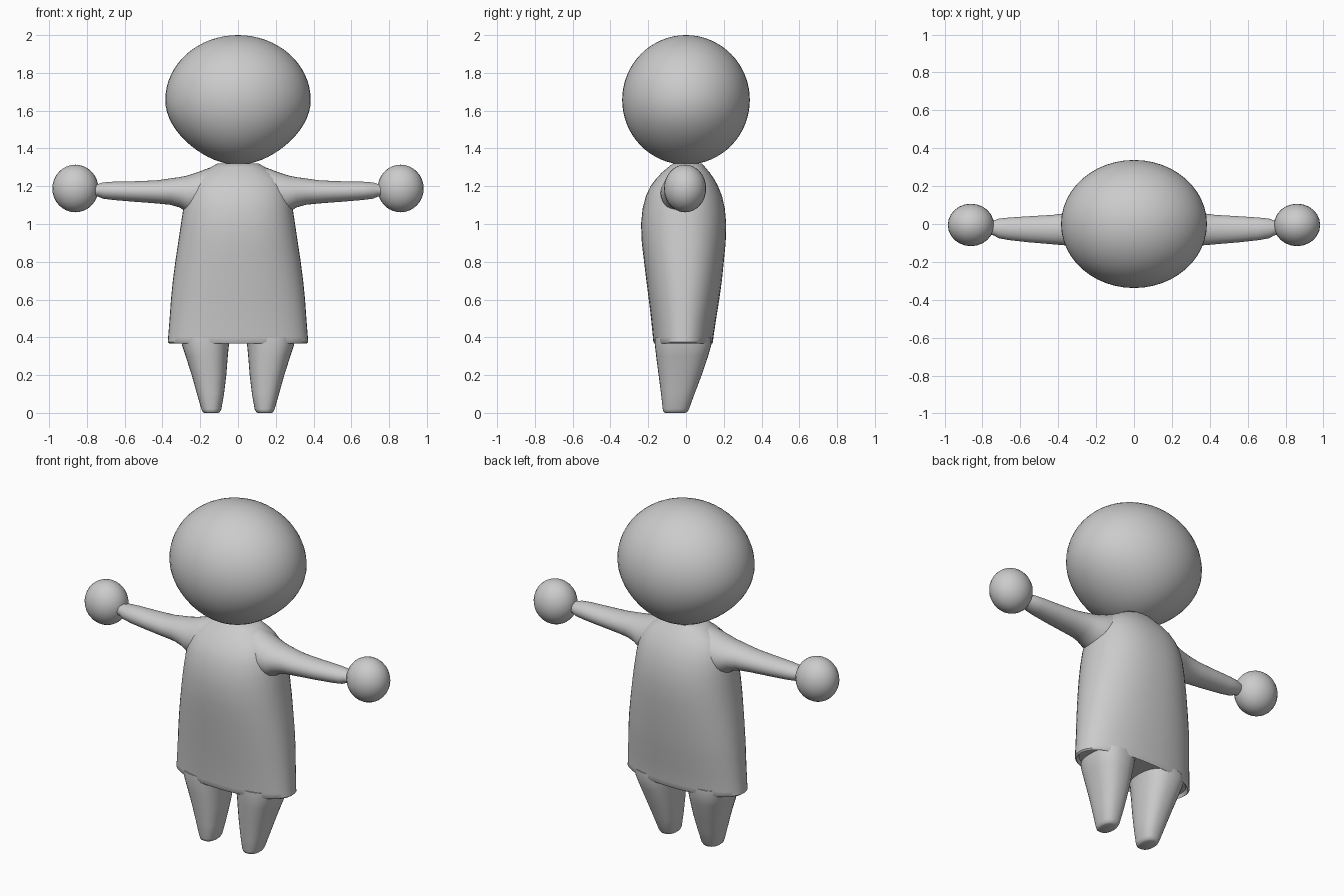
import bpy, bmesh
from math import cos, sin, pi, copysign


def finish(name, bm, mirror=False, angle=0.8):
    bmesh.ops.recalc_face_normals(bm, faces=bm.faces)
    me = bpy.data.meshes.new(name)
    bm.to_mesh(me)
    bm.free()
    ob = bpy.data.objects.new(name, me)
    bpy.context.collection.objects.link(ob)
    bpy.ops.object.select_all(action='DESELECT')
    ob.select_set(True)
    bpy.context.view_layer.objects.active = ob
    bpy.ops.object.shade_smooth_by_angle(angle=angle)
    if mirror:
        ob.modifiers.new("Mirror", 'MIRROR')
    return ob


def loft(name, rings, axis='Z', power=2.0, mirror=False, n=32):
    """Skin rounded sections (position, a_min, a_max, b_min, b_max) along an axis."""
    bm = bmesh.new()
    loops = []
    for p, a0, a1, b0, b1 in rings:
        loop = []
        for i in range(n):
            t = 2 * pi * i / n
            c, s = [copysign(abs(v) ** (2 / power), v) for v in (cos(t), sin(t))]
            a = (a0 + a1) / 2 + (a1 - a0) / 2 * c
            b = (b0 + b1) / 2 + (b1 - b0) / 2 * s
            loop.append(bm.verts.new((a, b, p) if axis == 'Z' else (p, a, b)))
        loops.append(loop)
    for l0, l1 in zip(loops, loops[1:]):
        for i in range(n):
            j = (i + 1) % n
            bm.faces.new((l0[i], l0[j], l1[j], l1[i]))
    bm.faces.new(loops[0])
    bm.faces.new(loops[-1])
    return finish(name, bm, mirror)


# Head: wide ball, narrowing slightly towards the chin
bm = bmesh.new()
bmesh.ops.create_uvsphere(bm, u_segments=48, v_segments=32, radius=1)
for v in bm.verts:
    taper = 1 - 0.17 * max(0, -v.co.z) ** 2
    v.co = (v.co.x * 0.385 * taper, v.co.y * 0.338, 1.657 + v.co.z * 0.343)
finish("head", bm)

# Dress: (z, half width, back and front depth)
dress = [(0.385, 0.35, -0.155, 0.125), (0.367, 0.362, -0.168, 0.138),
         (0.375, 0.372, -0.173, 0.143), (0.40, 0.370, -0.175, 0.145),
         (0.50, 0.362, -0.185, 0.16), (0.60, 0.355, -0.197, 0.176),
         (0.70, 0.345, -0.21, 0.19), (0.80, 0.332, -0.222, 0.20),
         (0.90, 0.317, -0.234, 0.21), (1.00, 0.302, -0.238, 0.213),
         (1.08, 0.29, -0.23, 0.206), (1.15, 0.277, -0.212, 0.19),
         (1.20, 0.258, -0.188, 0.17), (1.24, 0.23, -0.158, 0.148),
         (1.27, 0.195, -0.13, 0.127), (1.30, 0.145, -0.095, 0.102),
         (1.32, 0.11, -0.07, 0.085)]
loft("dress", [(z, -w, w, y0, y1) for z, w, y0, y1 in dress], power=2.25, n=48)

# Arms: sections along x, flaring into the shoulder
loft("arms", [(0.08, -0.10, 0.10, 1.05, 1.305), (0.15, -0.13, 0.11, 1.04, 1.298),
              (0.22, -0.135, 0.10, 1.045, 1.272), (0.27, -0.13, 0.085, 1.062, 1.256),
              (0.31, -0.122, 0.07, 1.088, 1.248), (0.36, -0.113, 0.057, 1.102, 1.241),
              (0.43, -0.107, 0.048, 1.109, 1.231), (0.55, -0.097, 0.041, 1.118, 1.226),
              (0.66, -0.085, 0.034, 1.127, 1.224), (0.715, -0.075, 0.028, 1.134, 1.220),
              (0.74, -0.06, 0.018, 1.145, 1.212), (0.78, -0.055, 0.01, 1.15, 1.207)],
     axis='X', mirror=True)

# Hands: round balls
bm = bmesh.new()
bmesh.ops.create_uvsphere(bm, u_segments=24, v_segments=16, radius=1)
for v in bm.verts:
    v.co = (0.861 + v.co.x * 0.122, -0.005 + v.co.y * 0.112, 1.188 + v.co.z * 0.126)
finish("hands", bm, True)

# Legs: tapered stubs with softened feet
loft("legs", [(0.0, 0.105, 0.178, -0.11, -0.005), (0.005, 0.096, 0.187, -0.119, 0.006),
              (0.02, 0.088, 0.194, -0.123, 0.016), (0.10, 0.074, 0.217, -0.132, 0.045),
              (0.20, 0.062, 0.245, -0.145, 0.083), (0.30, 0.054, 0.277, -0.158, 0.117),
              (0.36, 0.048, 0.297, -0.165, 0.134), (0.40, 0.04, 0.30, -0.165, 0.134)],
     power=2.4, mirror=True)
